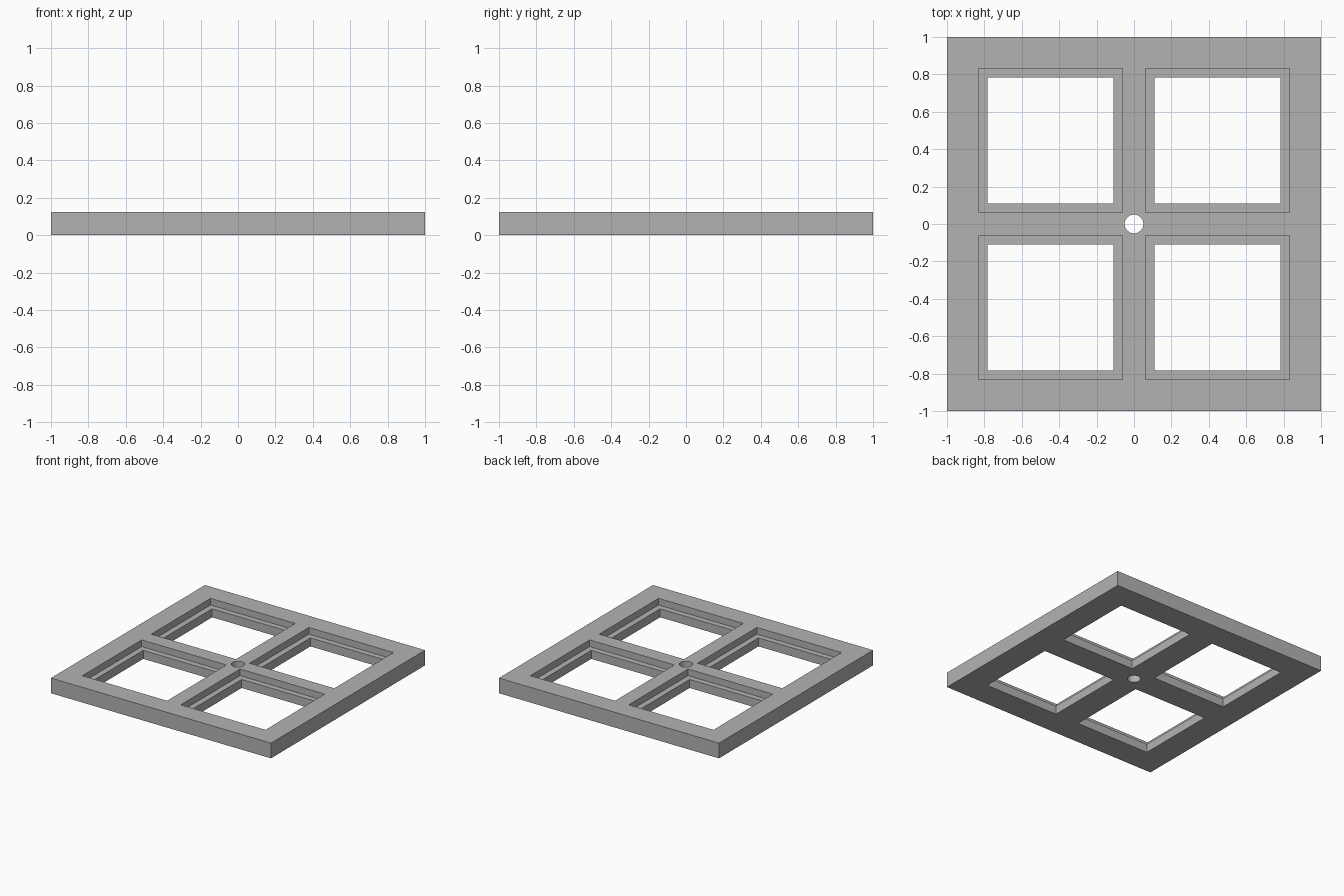
import bpy

cube = bpy.data.objects.get("Cube")
if cube:
    bpy.data.objects.remove(cube, do_unlink=True)

HEIGHT = 0.125          # frame thickness
LEDGE = 0.07            # height of the rebate ledge
CENTRE = 0.447          # distance of each opening from the middle
POCKET, WINDOW = 0.77, 0.675

grey = bpy.data.materials.new("grey")
grey.use_nodes = True
colour = (0.45, 0.45, 0.45, 1)
grey.diffuse_color = colour
grey.node_tree.nodes["Principled BSDF"].inputs["Base Color"].default_value = colour


def box(name, x, y, side, bottom, top):
    bpy.ops.mesh.primitive_cube_add(size=1, location=(x, y, (bottom + top) / 2))
    obj = bpy.context.object
    obj.name = name
    obj.scale = (side, side, top - bottom)
    bpy.ops.object.transform_apply(location=True, rotation=False, scale=True)
    obj.data.materials.append(grey)
    return obj


# Square slab
frame = box("window_frame", 0, 0, 2, 0, HEIGHT)

# Four stepped openings: a wide upper pocket and a narrower through window
cutters = []
for x in (-CENTRE, CENTRE):
    for y in (-CENTRE, CENTRE):
        cutters.append(box("pocket_cutter", x, y, POCKET, LEDGE, 0.3))
        cutters.append(box("window_cutter", x, y, WINDOW, -0.2, 0.2))

# Round hole through the crossing of the bars
bpy.ops.mesh.primitive_cylinder_add(vertices=48, radius=0.05, depth=1)
hole = bpy.context.object
hole.name = "hole_cutter"
hole.data.materials.append(grey)
cutters.append(hole)

# Cut, then discard the cutters
bpy.context.view_layer.objects.active = frame
for cutter in cutters:
    cutter.hide_render = True
    cut = frame.modifiers.new("cut", "BOOLEAN")
    cut.operation = "DIFFERENCE"
    cut.solver = "EXACT"
    cut.object = cutter
    bpy.ops.object.modifier_apply(modifier=cut.name)
for cutter in cutters:
    bpy.data.objects.remove(cutter, do_unlink=True)

# Smooth the hole wall, keep all corners sharp
bpy.ops.object.select_all(action="DESELECT")
frame.select_set(True)
bpy.context.view_layer.objects.active = frame
bpy.ops.object.shade_smooth_by_angle()
